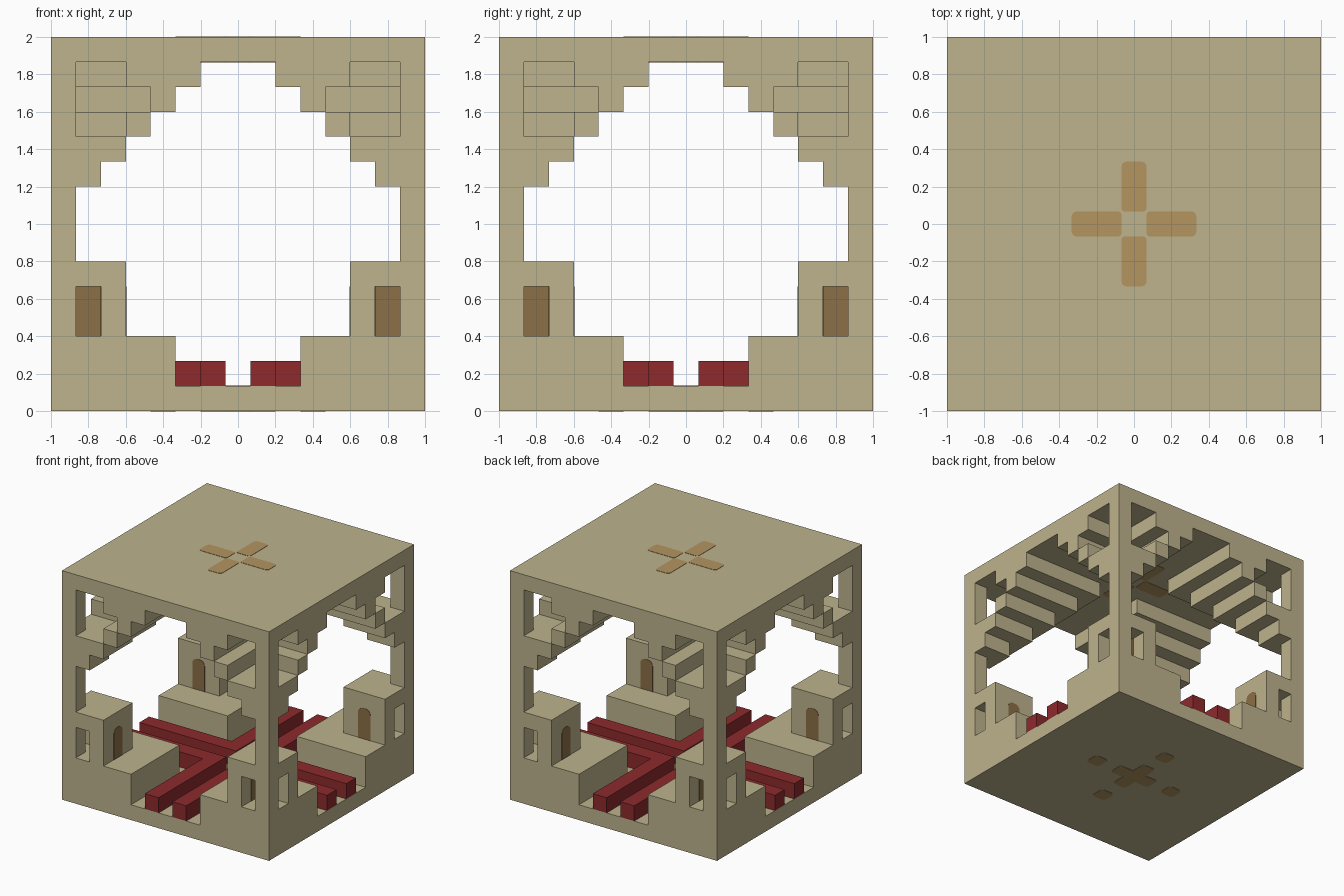
import bpy, bmesh, math
from mathutils import Vector

cube = bpy.data.objects.get("Cube")
if cube:
    bpy.data.objects.remove(cube, do_unlink=True)

U = 2 / 15      # one block
R = 7.5         # half width in blocks
T = 0.02        # plate thickness in blocks


def material(name, rgb):
    lin = [((c / 255 + 0.055) / 1.055) ** 2.4 for c in rgb] + [1]
    m = bpy.data.materials.new(name)
    m.use_nodes = True
    m.diffuse_color = lin
    m.node_tree.nodes["Principled BSDF"].inputs["Base Color"].default_value = lin
    return m


stone = material("sandstone", (190, 179, 141))
red = material("red", (142, 42, 44))
wood = material("door brown", (139, 112, 71))
tan = material("tan", (179, 149, 96))

PLACE = {"x": lambda a, b, h: (h, a, b),
         "y": lambda a, b, h: (a, h, b),
         "z": lambda a, b, h: (a, b, h)}


def prism(name, outline, lo, hi, mat, axis="z", mirror=True):
    """Extrude an outline along an axis, optionally mirrored to all four corners."""
    bm = bmesh.new()
    verts = [bm.verts.new(Vector(PLACE[axis](a, b, lo)) * U) for a, b in outline]
    face = bm.faces.new(verts)
    ext = bmesh.ops.extrude_face_region(bm, geom=[face])
    moved = [v for v in ext["geom"] if isinstance(v, bmesh.types.BMVert)]
    bmesh.ops.translate(bm, verts=moved, vec=Vector(PLACE[axis](0, 0, hi - lo)) * U)
    bmesh.ops.recalc_face_normals(bm, faces=bm.faces)
    mesh = bpy.data.meshes.new(name)
    bm.to_mesh(mesh)
    bm.free()
    mesh.materials.append(mat)
    obj = bpy.data.objects.new(name, mesh)
    bpy.context.collection.objects.link(obj)
    if mirror:
        mod = obj.modifiers.new("corners", "MIRROR")
        mod.use_axis = (True, True, False)
        mod.use_mirror_merge = False
    return obj


def rect(a0, b0, a1, b1):
    return [(a0, b0), (a1, b0), (a1, b1), (a0, b1)]


def square(inner):
    return rect(inner, inner, R, R)


def ell(inner, thick):
    o = inner + thick
    return [(inner, inner), (R, inner), (R, o), (o, o), (o, R), (inner, R)]


def rounded(a0, b0, a1, b1, low, high):
    """Rectangle with separate corner radii at its low-b and high-b ends."""
    pts = []
    for i, (a, b, r) in enumerate([(a1, b1, high), (a0, b1, high), (a0, b0, low), (a1, b0, low)]):
        ca = a - r if i in (0, 3) else a + r
        cb = b - r if i < 2 else b + r
        steps = 5 if r else 1
        for s in range(steps):
            t = math.pi / 2 * (i + s / max(steps - 1, 1))
            pts.append((ca + r * math.cos(t), cb + r * math.sin(t)))
    return pts


# Floor and roof slabs
prism("floor_slab", rect(-R, -R, R, R), 0, 1, stone, mirror=False)
prism("roof_slab", rect(-R, -R, R, R), 14, 15, stone, mirror=False)

# Corner platforms and the small houses on them
prism("corner_platform", square(2.5), 1, 3, stone)
prism("house_walls", ell(4.5, 1), 3, 5, stone)
prism("house_roof", square(4.5), 5, 6, stone)

# Corner pillars between the solid layers
for name, lo, hi in [("house_pillar", 3, 5), ("middle_pillar", 6, 9), ("upper_pillar", 11, 14)]:
    prism(name, square(6.5), lo, hi, stone)

# Upside-down stepped vault in each corner
prism("vault_foot", square(5.5), 9, 10, stone)
prism("vault_base", square(4.5), 10, 11, stone)
prism("vault_lower_step", ell(3.5, 1), 11, 12, stone)
prism("vault_middle_step", ell(2.5, 1), 12, 13, stone)
prism("vault_upper_step", ell(1.5, 3), 13, 14, stone)

# Red rails crossing the floor
prism("red_rail", ell(0.5, 1), 1, 2, red)

# Arched doors outside, their plain backs inside the houses
for axis in "xy":
    prism("door_" + axis, rounded(5.55, 3, 6.45, 5, 0, 0.35), 4.5 - T, 4.5, wood, axis)
    prism("door_back_" + axis, rect(5.5, 3, 6.5, 5), 5.5, 5.5 + T, wood, axis)

# Painted crosses on both sides of the roof
for side, z in [("top", 15), ("underside", 14 - T)]:
    prism("roof_cross_y_" + side, rounded(-0.5, 0.5, 0.5, 2.5, 0.15, 0.2), z, z + T, tan)
    arm = [(b, a) for a, b in rounded(-0.5, 0.5, 0.5, 2.5, 0.15, 0.2)]
    prism("roof_cross_x_" + side, arm, z, z + T, tan)

# Painted cross and four spots on both sides of the floor
for side, z in [("underside", -T), ("top", 1)]:
    prism("floor_cross_y_" + side, rounded(-0.5, -1.5, 0.5, 1.5, 0.25, 0.25), z, z + T, tan, mirror=False)
    for s in (-1, 1):
        a, b = sorted((s * 0.4, s * 1.5))
        prism("floor_cross_x_" + side, rounded(a, -0.5, b, 0.5, 0.2, 0.2), z, z + T, tan, mirror=False)
        for x, y in [(3 * s, 0), (0, 3 * s)]:
            spot = rounded(x - 0.5, y - 0.5, x + 0.5, y + 0.5, 0.25, 0.25)
            prism("floor_spot_" + side, spot, z, z + T, tan, mirror=False)
